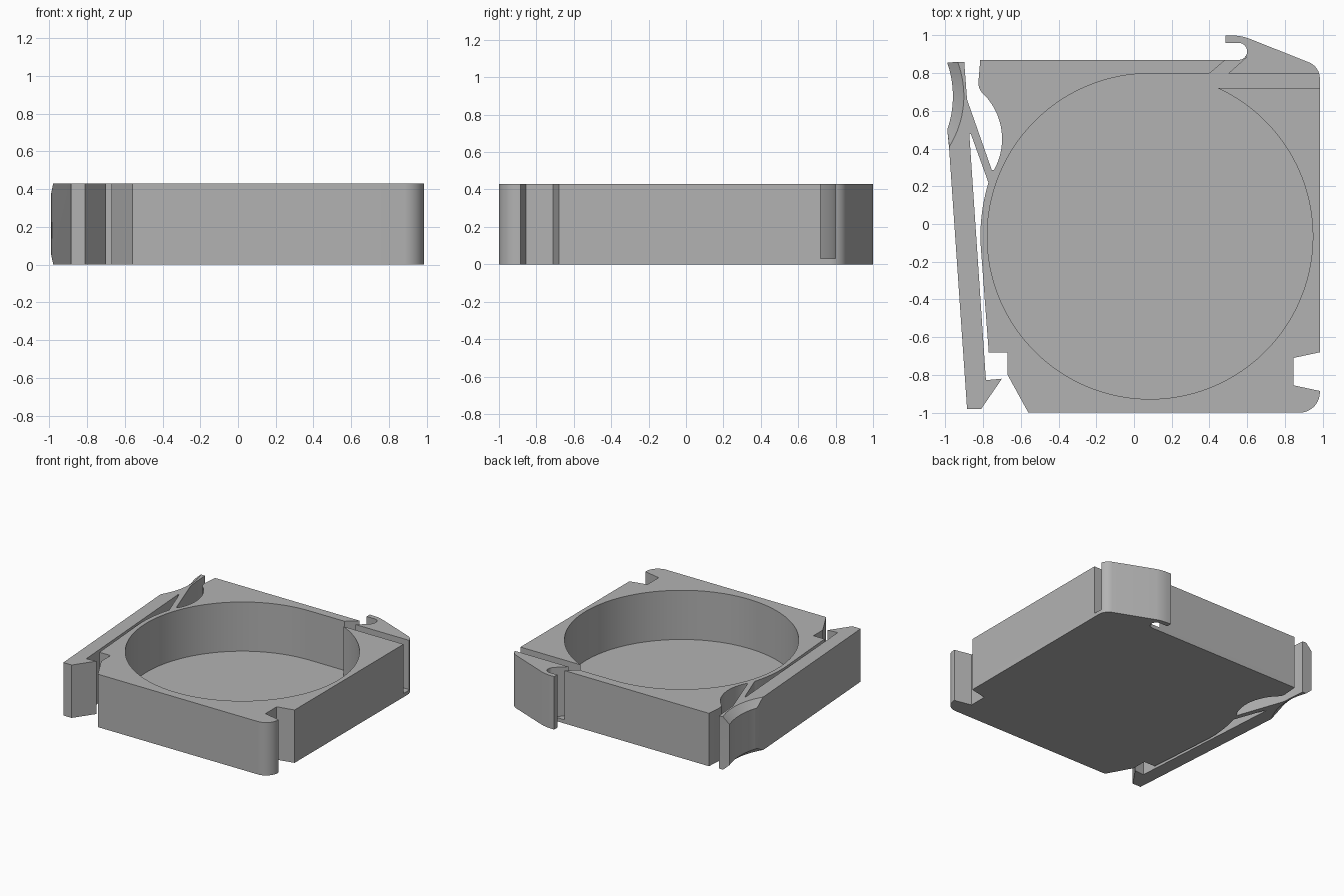
import bpy
import bmesh
from math import sin, cos, radians, atan2, tau
from mathutils import Vector

if "Cube" in bpy.data.objects:
    bpy.data.objects.remove(bpy.data.objects["Cube"])

HEIGHT, FLOOR, BEVEL = 0.43, 0.03, 0.05

grey = bpy.data.materials.new("plain grey")
grey.use_nodes = True
grey.diffuse_color = (0.45, 0.45, 0.45, 1)
grey.node_tree.nodes["Principled BSDF"].inputs["Base Color"].default_value = grey.diffuse_color


def sweep(centre, radius, start, end, n):
    """Points on a circle between two angles in radians."""
    return [(centre[0] + radius * cos(start + (end - start) * i / n),
             centre[1] + radius * sin(start + (end - start) * i / n)) for i in range(n + 1)]


def arc(a, b, c, n=12):
    """Circular arc from a through b to c."""
    (ax, ay), (bx, by), (cx, cy) = a, b, c
    d = 2 * (ax * (by - cy) + bx * (cy - ay) + cx * (ay - by))
    qa, qb, qc = ax * ax + ay * ay, bx * bx + by * by, cx * cx + cy * cy
    o = Vector(((qa * (by - cy) + qb * (cy - ay) + qc * (ay - by)) / d,
                (qa * (cx - bx) + qb * (ax - cx) + qc * (bx - ax)) / d))
    ta, tb, tc = (atan2(p[1] - o.y, p[0] - o.x) for p in (a, b, c))
    turn = (tc - ta) % tau
    if (tb - ta) % tau > turn:
        turn -= tau
    return sweep(o, (Vector(a) - o).length, ta, ta + turn, n)


def loft(name, layers):
    """Closed solid through matching outlines, given as (height, points)."""
    bm = bmesh.new()
    rings = [[bm.verts.new((x, y, z)) for x, y in pts] for z, pts in layers]
    bm.faces.new(rings[0][::-1])
    bm.faces.new(rings[-1])
    for low, high in zip(rings, rings[1:]):
        for i in range(len(low)):
            j = (i + 1) % len(low)
            bm.faces.new((low[i], low[j], high[j], high[i]))
    bmesh.ops.recalc_face_normals(bm, faces=bm.faces)
    mesh = bpy.data.meshes.new(name)
    bm.to_mesh(mesh)
    bm.free()
    mesh.materials.append(grey)
    ob = bpy.data.objects.new(name, mesh)
    bpy.context.collection.objects.link(ob)
    return ob


# Body with notched right side, rounded corners and rear hook
body = [(-0.77, -0.68), (-0.67, -0.68), (-0.67, -0.80), (-0.56, -1.0)]
body += arc((0.88, -1.0), (0.957, -0.965), (0.985, -0.885))
body += [(0.845, -0.855), (0.845, -0.71), (0.985, -0.68)]
body += arc((0.985, 0.775), (0.968, 0.825), (0.925, 0.858))
body += arc((0.61, 0.983), (0.56, 0.996), (0.51, 1.0), 6)
body += [(0.485, 1.0), (0.485, 0.96)]
body += arc((0.56, 0.96), (0.60, 0.915), (0.55, 0.87))
body += [(-0.815, 0.87)]

# Scooped gap and flexible strip joining the lever to the body
gap = arc((-0.825, 0.75), (-0.82, 0.72), (-0.80, 0.69), 4)
gap += arc((-0.78, 0.67), (-0.70, 0.47), (-0.735, 0.30), 16)
gap += arc((-0.742, 0.288), (-0.75, 0.285), (-0.757, 0.295), 4)
gap += [(-0.885, 0.66), (-0.90, 0.86)]

# Finger grip: shallow scoop in the middle, deeper at top and bottom edges
grip_mid = arc((-0.99, 0.855), (-0.96, 0.68), (-0.99, 0.5), 16) + [(-0.98, 0.4)]
grip_edge = arc((-0.935, 0.86), (-0.902, 0.68), (-0.979, 0.41), 16) + [(-0.98, 0.4)]

# Lever with barbed end, then the long slit back to the start
lever = [(-0.885, -0.98), (-0.81, -0.98), (-0.70, -0.82), (-0.785, -0.828),
         (-0.873, 0.478), (-0.865, 0.478), (-0.772, 0.22)]
lever += arc((-0.785, 0.17), (-0.812, 0.0), (-0.81, -0.15))

mid = body + gap + grip_mid + lever
edge = body + gap + grip_edge + lever
case = loft("case_body", [(0, edge), (BEVEL, mid), (HEIGHT - BEVEL, mid), (HEIGHT, edge)])

# Round pocket with exit slot and slanted channel
pocket = sweep((0.085, -0.065), 0.863, radians(65.4), radians(-270), 144)
pocket += [(0.4, 0.798), (0.485, 0.87), (0.503, 0.885), (0.597, 0.885), (0.5, 0.798),
           (1.1, 0.798), (1.1, 0.72)]
cutter = loft("pocket_cutter", [(FLOOR, pocket), (HEIGHT + 0.1, pocket)])

cut = case.modifiers.new("pocket", "BOOLEAN")
cut.operation = "DIFFERENCE"
cut.solver = "EXACT"
cut.object = cutter
bpy.ops.object.select_all(action="DESELECT")
case.select_set(True)
bpy.context.view_layer.objects.active = case
bpy.ops.object.modifier_apply(modifier=cut.name)
bpy.data.objects.remove(cutter)
bpy.ops.object.shade_smooth_by_angle(angle=radians(25))
